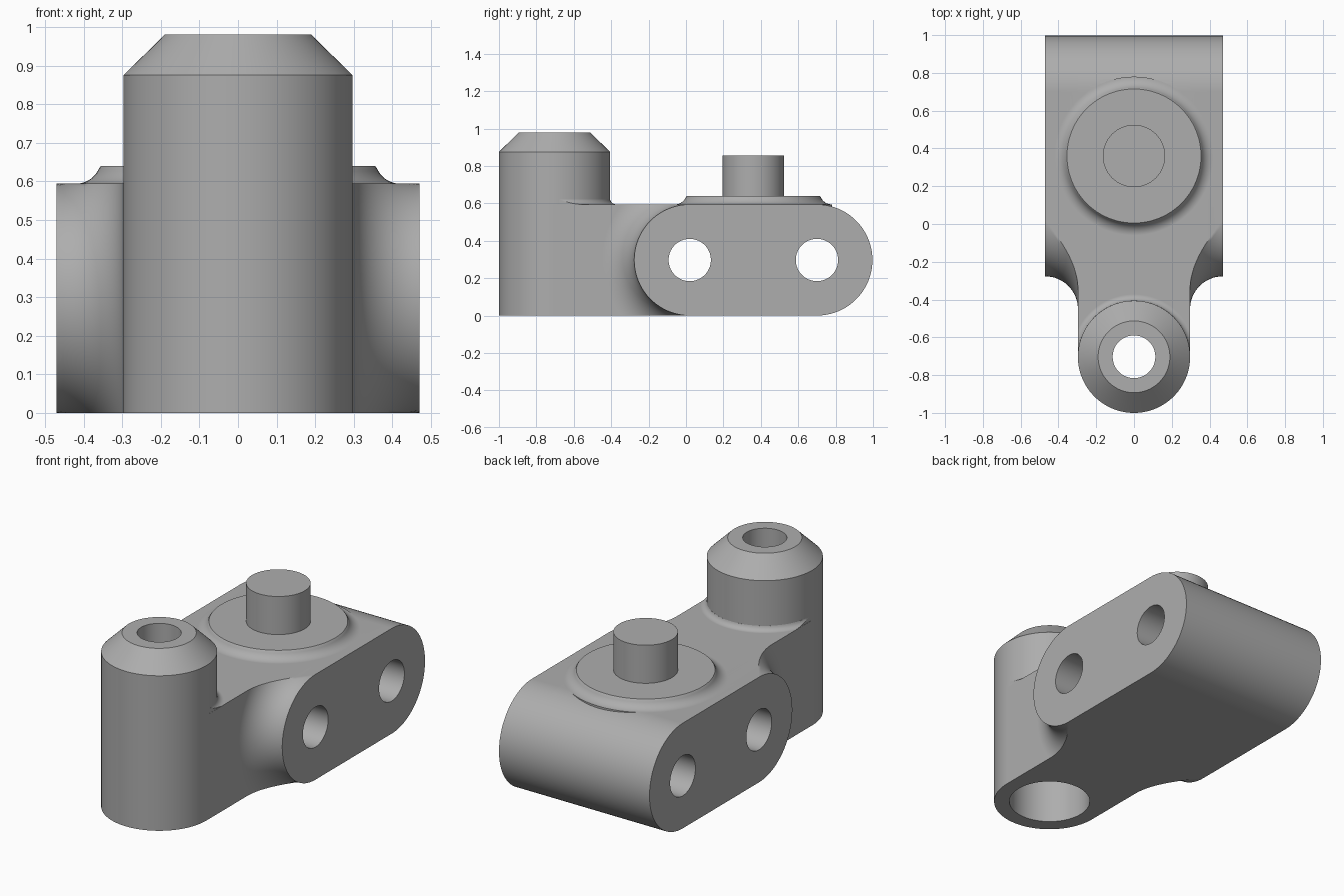
import bpy, bmesh
from math import sin, cos, pi, asin, sqrt

if "Cube" in bpy.data.objects:
    bpy.data.objects.remove(bpy.data.objects["Cube"])

SEG = 96
R = 0.297                      # half height of the beam and arm half width
HALF = 0.47                    # beam half width
FRONT, BACK = 0.02, 0.70       # cross hole positions along y
POST_Y, BOSS_Y = -0.703, 0.36
FILLET = HALF - R

grey = bpy.data.materials.new("plain grey")
grey.use_nodes = True
colour = (0.42, 0.42, 0.42, 1)
grey.diffuse_color = colour
grey.node_tree.nodes["Principled BSDF"].inputs["Base Color"].default_value = colour


def loft(name, rings):
    """Skin a stack of equal closed rings and cap both ends."""
    bm = bmesh.new()
    loops = [[bm.verts.new(p) for p in ring] for ring in rings]
    n = len(loops[0])
    for a, b in zip(loops, loops[1:]):
        for i in range(n):
            j = (i + 1) % n
            bm.faces.new((a[i], a[j], b[j], b[i]))
    bm.faces.new(loops[0])
    bm.faces.new(loops[-1])
    bmesh.ops.recalc_face_normals(bm, faces=bm.faces)
    mesh = bpy.data.meshes.new(name)
    bm.to_mesh(mesh)
    bm.free()
    mesh.materials.append(grey)
    obj = bpy.data.objects.new(name, mesh)
    bpy.context.collection.objects.link(obj)
    return obj


def turned(name, profile, y, z=0, along_x=False):
    """Turn (radius, height) points about an upright or sideways axis."""
    rings = []
    for r, h in profile:
        circle = [(r * cos(2 * pi * i / SEG), r * sin(2 * pi * i / SEG)) for i in range(SEG)]
        rings.append([(h, y + a, z + b) if along_x else (a, y + b, z + h) for a, b in circle])
    return loft(name, rings)


def box(name, x, y0, y1, z0, z1):
    return loft(name, [[(-x, y0, z), (x, y0, z), (x, y1, z), (-x, y1, z)] for z in (z0, z1)])


def combine(target, tool, operation):
    """Apply a boolean and discard the tool."""
    mod = target.modifiers.new("join", "BOOLEAN")
    mod.operation, mod.solver, mod.object = operation, "EXACT", tool
    bake(target)
    bpy.data.objects.remove(tool)


def bake(obj):
    bpy.context.view_layer.update()
    graph = bpy.context.evaluated_depsgraph_get()
    mesh = bpy.data.meshes.new_from_object(obj.evaluated_get(graph))
    obj.modifiers.clear()
    obj.data = mesh


def beam_section(x):
    """Rounded bar outline; its front end swells towards the arm."""
    depth = HALF - abs(x)
    r = R + FILLET - sqrt(max(0, FILLET ** 2 - depth ** 2))
    steps = 40
    half = asin(min(1, R / r))
    ring = []
    for i in range(steps + 1):
        t = -pi / 2 + pi * i / steps
        ring.append((x, BACK + R * cos(t), R + R * sin(t)))
    for i in range(steps + 1):
        t = half - 2 * half * i / steps
        ring.append((x, FRONT - r * cos(t), R + r * sin(t)))
    return ring


def flare(radius, size, height, floor, base):
    """Concave foot profile from floor up to height above base."""
    points = [(radius + size, floor)]
    for i in range(13):
        t = i / 12 * pi / 2
        z = base + size - size * cos(t)
        if z - base < height:
            points.append((radius + size - size * sin(t), z))
    return points


# Crossways beam with its swept fillets into the arm
right_side = [HALF - FILLET * sin(pi / 2 * i / 16) for i in range(17)]
body = loft("bracket_body", [beam_section(x) for x in [-v for v in right_side] + right_side[::-1]])

# Arm and upright post with a chamfered top
combine(body, box("arm", R, POST_Y, 0.3, 0, 2 * R), "UNION")
combine(body, turned("post", [(R, 0), (R, 0.875), (0.19, 0.98)], POST_Y), "UNION")

# Small fillet where the post rises from the arm
foot = turned("post_foot", flare(R - 0.001, 0.035, 0.03, 0.5, 2 * R), POST_Y)
combine(foot, box("foot_limit", R - 0.001, POST_Y, 0, 0.4, 0.8), "INTERSECT")
combine(body, foot, "UNION")

# Raised round pad with a concave rim
rim = flare(0.355, 0.065, 0.044, 0.55, 2 * R)
combine(body, turned("pad", rim + [(0.355, 0.64)], BOSS_Y), "UNION")

# Cross holes and stepped bore
for y in (FRONT, BACK):
    combine(body, turned("cross_hole", [(0.113, -1), (0.113, 1)], y, R, True), "DIFFERENCE")
bore = [(0.215, -0.1), (0.215, 0.6), (0.113, 0.6), (0.113, 1.1)]
combine(body, turned("bore", bore, POST_Y), "DIFFERENCE")

# Pin on the pad
pin = turned("pin", [(0.165, 0.6), (0.165, 0.855)], BOSS_Y)

# Smooth curved surfaces, crisp edges
for obj in (body, pin):
    bpy.ops.object.select_all(action="DESELECT")
    obj.select_set(True)
    bpy.context.view_layer.objects.active = obj
    bpy.ops.object.shade_smooth_by_angle(angle=0.5)
    mod = obj.modifiers.new("even_normals", "WEIGHTED_NORMAL")
    mod.keep_sharp = True
